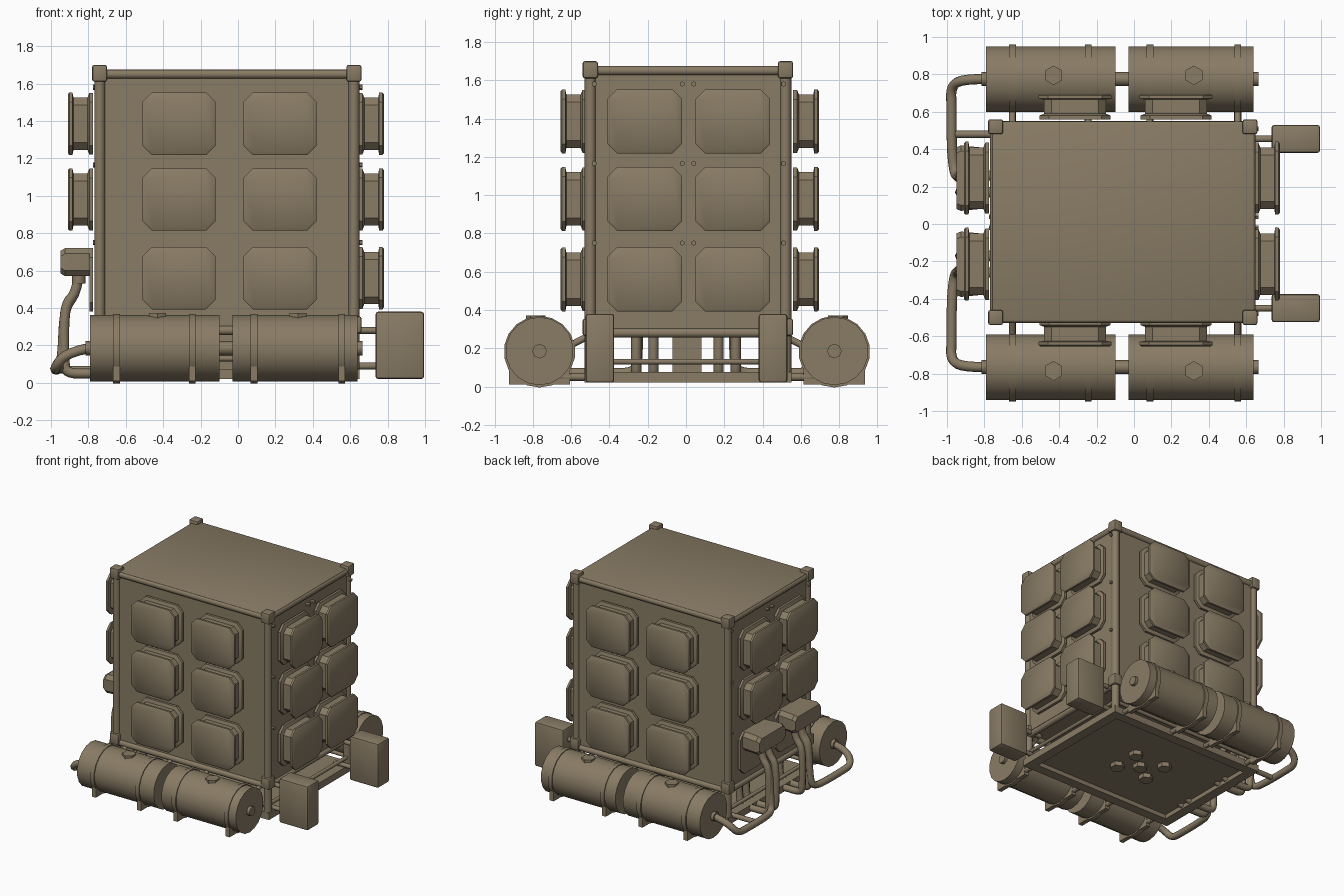
import bpy, bmesh, math
from mathutils import Vector, Matrix

cube = bpy.data.objects.get("Cube")
if cube:
    bpy.data.objects.remove(cube, do_unlink=True)

paint = bpy.data.materials.new("khaki_brown")
paint.use_nodes = True
colour = (0.25, 0.2, 0.13, 1)
paint.diffuse_color = colour
paint.node_tree.nodes["Principled BSDF"].inputs["Base Color"].default_value = colour


def finish(bm, name, angle=35):
    bmesh.ops.recalc_face_normals(bm, faces=bm.faces[:])
    mesh = bpy.data.meshes.new(name)
    bm.to_mesh(mesh)
    bm.free()
    mesh.materials.append(paint)
    obj = bpy.data.objects.new(name, mesh)
    bpy.context.collection.objects.link(obj)
    bpy.ops.object.select_all(action='DESELECT')
    obj.select_set(True)
    bpy.context.view_layer.objects.active = obj
    bpy.ops.object.shade_smooth_by_angle(angle=math.radians(angle))
    return obj


def box(name, x, y, z, bevel=0.0):
    """Box from three (low, high) ranges."""
    bm = bmesh.new()
    size = [b - a for a, b in (x, y, z)]
    mid = [(a + b) / 2 for a, b in (x, y, z)]
    bmesh.ops.create_cube(bm, size=1, matrix=Matrix.Translation(mid) @ Matrix.Diagonal((*size, 1)))
    if bevel:
        bmesh.ops.bevel(bm, geom=bm.edges[:], offset=bevel, segments=2, profile=0.5, affect='EDGES')
    return finish(bm, name)


def rod(name, start, end, radius, sides=10):
    bm = bmesh.new()
    start, end = Vector(start), Vector(end)
    turn = (end - start).to_track_quat('Z', 'Y').to_matrix().to_4x4()
    bmesh.ops.create_cone(bm, cap_ends=True, segments=sides, radius1=radius, radius2=radius,
                          depth=(end - start).length, matrix=Matrix.Translation((start + end) / 2) @ turn)
    return finish(bm, name, 50 if sides > 6 else 20)


def pipe(name, points, radius=0.027):
    """Bent pipe through points, turned into a mesh."""
    curve = bpy.data.curves.new(name, 'CURVE')
    curve.dimensions = '3D'
    curve.bevel_depth = radius
    curve.bevel_resolution = 2
    curve.resolution_u = 4
    curve.use_fill_caps = True
    spline = curve.splines.new('NURBS')
    spline.points.add(len(points) - 1)
    for p, co in zip(spline.points, points):
        p.co = (*co, 1)
    spline.order_u = 3
    spline.use_endpoint_u = True
    temp = bpy.data.objects.new(name + "_path", curve)
    bpy.context.collection.objects.link(temp)
    bpy.context.view_layer.update()
    mesh = bpy.data.meshes.new_from_object(temp.evaluated_get(bpy.context.evaluated_depsgraph_get()))
    bm = bmesh.new()
    bm.from_mesh(mesh)
    bpy.data.objects.remove(temp, do_unlink=True)
    bpy.data.meshes.remove(mesh)
    return finish(bm, name, 50)


def octagon_loft(name, layers, origin, outward):
    """Loft chamfered rectangles (depth, half width, half height, chamfer) along outward."""
    n = Vector(outward)
    u = Vector((0, 0, 1)).cross(n)
    bm = bmesh.new()
    rings = []
    for d, w, h, c in layers:
        flat = [(w, h - c), (w - c, h), (c - w, h), (-w, h - c),
                (-w, c - h), (c - w, -h), (w - c, -h), (w, c - h)]
        rings.append([bm.verts.new(Vector(origin) + n * d + u * a + Vector((0, 0, b))) for a, b in flat])
    for low, high in zip(rings, rings[1:]):
        for i in range(8):
            j = (i + 1) % 8
            bm.faces.new((low[i], low[j], high[j], high[i]))
    bm.faces.new(rings[0])
    bm.faces.new(rings[-1])
    return finish(bm, name)


# Cabin extents
X0, X1, Y0, Y1 = -0.77, 0.65, -0.53, 0.55

# Cabin walls, roof and corner frame
box("cabin", (X0 + .02, X1 - .02), (Y0 + .02, Y1 - .02), (0.30, 1.64))
box("roof", (X0 + .01, X1 - .01), (Y0 + .01, Y1 - .01), (1.635, 1.675), 0.008)
for x in (X0 + .03, X1 - .03):
    for y in (Y0 + .03, Y1 - .03):
        rod("corner_post", (x, y, 0.03), (x, y, 1.64), 0.03)
        for z in (0.31, 1.655):
            box("corner_block", (x - .04, x + .04), (y - .04, y + .04), (z - .045, z + .045), 0.012)
for z, r in ((1.65, 0.025), (0.28, 0.025), (0.13, 0.015)):
    for y in (Y0 + .025, Y1 - .025):
        rod("long_rail", (X0 + .03, y, z), (X1 - .03, y, z), r)
    for x in (X0 + .025, X1 - .025):
        rod("cross_rail", (x, Y0 + .03, z), (x, Y1 - .03, z), r)

# Base frame and floor pan
for y in (Y0, Y1 - .08):
    box("base_long_beam", (X0, X1), (y, y + .08), (0.02, 0.075))
for x in (X0, X1 - .08):
    box("base_cross_beam", (x, x + .08), (Y0 + .08, Y1 - .08), (0.02, 0.075))
box("floor_pan", (X0 + .08, X1 - .08), (Y0 + .08, Y1 - .08), (0.055, 0.075))
box("centre_mount", (-0.14, 0.02), (-0.07, 0.08), (0.07, 0.30))
for x, y in ((-.06, 0), (.08, .12), (.08, -.1), (-.2, .12), (-.2, -.1)):
    rod("floor_bolt", (x, y, 0.02), (x, y, 0.06), 0.055, 6)

# Vent hatches: base plate, neck and outer plate
HATCH = [(0, .19, .165, .05), (.02, .19, .165, .05), (.03, .165, .14, .04), (.105, .165, .14, .04),
         (.11, .195, .167, .05), (.127, .195, .167, .05), (.135, .185, .157, .05)]
ROWS = (0.56, 0.98, 1.385)
for z in ROWS:
    for x in (-0.315, 0.225):
        octagon_loft("front_hatch", HATCH, (x, Y0 + .01, z), (0, -1, 0))
        octagon_loft("back_hatch", HATCH, (x, Y1 + .01, z), (0, 1, 0))
    for y in (-0.215, 0.245):
        octagon_loft("left_hatch", HATCH, (X1 - .005, y, z), (1, 0, 0))
        if z > 0.6:
            octagon_loft("right_hatch", HATCH, (X0 - .005, y, z), (-1, 0, 0))

# Manifolds replacing the lowest hatches on one end
for y in (-0.215, 0.245):
    octagon_loft("manifold_plate", [(0, .19, .17, .05), (.02, .19, .17, .05)], (X0 - .005, y, 0.55), (-1, 0, 0))
    octagon_loft("manifold", [(0, .16, .075, .03), (.15, .175, .075, .03), (.175, .165, .06, .03)],
                 (X0 - .005, y, 0.645), (-1, 0, 0))

# Wall studs
for z in (0.75, 1.165, 1.58):
    for y in (-0.48, -0.02, 0.04, 0.51):
        rod("wall_stud", (X1 - .03, y, z), (X1 + .015, y, z), 0.014, 6)
        rod("wall_stud", (X0 + .03, y, z), (X0 - .005, y, z), 0.014, 6)

# Tanks with straps, feet, filler caps and nozzles
for side, cy in ((-1, -0.765), (1, 0.775)):
    for x0, x1, straps in ((-0.79, -0.10, (-0.65, -0.245)), (-0.03, 0.64, (0.085, 0.555))):
        rod("tank", (x0, cy, 0.185), (x1, cy, 0.185), 0.178, 18)
        for x in (x0, x1):
            out = 0.025 if x > 0.2 or x < -0.5 else 0.035
            rod("tank_nozzle", (x - out, cy, 0.185), (x + out, cy, 0.185), 0.038, 8)
        for x in straps:
            rod("tank_strap", (x - .018, cy, 0.182), (x + .018, cy, 0.182), 0.187, 18)
            box("tank_foot", (x - .018, x + .018), (cy - .16, cy + .16), (0.01, 0.10))
            rod("tank_strut", (x, cy, 0.05), (x, side * 0.47, 0.05), 0.02)
            rod("tank_brace", (x, cy, 0.13), (x, side * 0.48, 0.28), 0.018)
        mid = (x0 + x1) / 2 + 0.015
        rod("filler_cap", (mid, cy + 0.02 * side, 0.33), (mid, cy + 0.02 * side, 0.372), 0.052, 6)
    rod("tank_coupling", (-0.10, cy, 0.185), (-0.03, cy, 0.185), 0.025, 8)

# Paired pipes from manifolds down to the tank ends and under the cabin
for side, cy in ((-1, -0.765), (1, 0.775)):
    ym = 0.13 if side > 0 else -0.13
    pipe("tank_pipe", [(-0.80, cy, 0.185), (-0.92, cy, 0.16), (-0.98, cy - .04 * side, 0.08),
                       (-0.975, side * 0.62, 0.07), (-0.975, side * 0.40, 0.07), (-0.96, side * 0.27, 0.07),
                       (-0.94, side * 0.25, 0.14), (-0.93, side * 0.25, 0.40), (-0.86, side * 0.25, 0.48),
                       (-0.85, side * 0.25, 0.60)])
    for y in (side * 0.17, side * 0.26):
        pipe("floor_pipe", [(-0.85, y, 0.60), (-0.86, y, 0.48), (-0.93, y, 0.42), (-0.93, y, 0.12),
                            (-0.92, y, 0.05), (-0.80, y, 0.05), (-0.68, y, 0.05), (-0.66, y, 0.12), (-0.66, y, 0.30)])
        rod("pipe_collar", (-0.852, y, 0.53), (-0.852, y, 0.58), 0.036, 8)
rod("pipe_stay", (X0 + .02, 0.48, 0.07), (-0.975, 0.48, 0.07), 0.02)

# Control boxes on short arms
for y0, y1 in ((-0.525, -0.375), (0.38, 0.53)):
    box("control_box", (0.735, 0.995), (y0, y1), (0.02, 0.38), 0.015)
    ym = (y0 + y1) / 2
    rod("box_arm", (0.55, ym, 0.09), (0.76, ym, 0.09), 0.018)
    rod("box_arm", (0.55, ym, 0.28), (0.76, ym, 0.28), 0.018)
